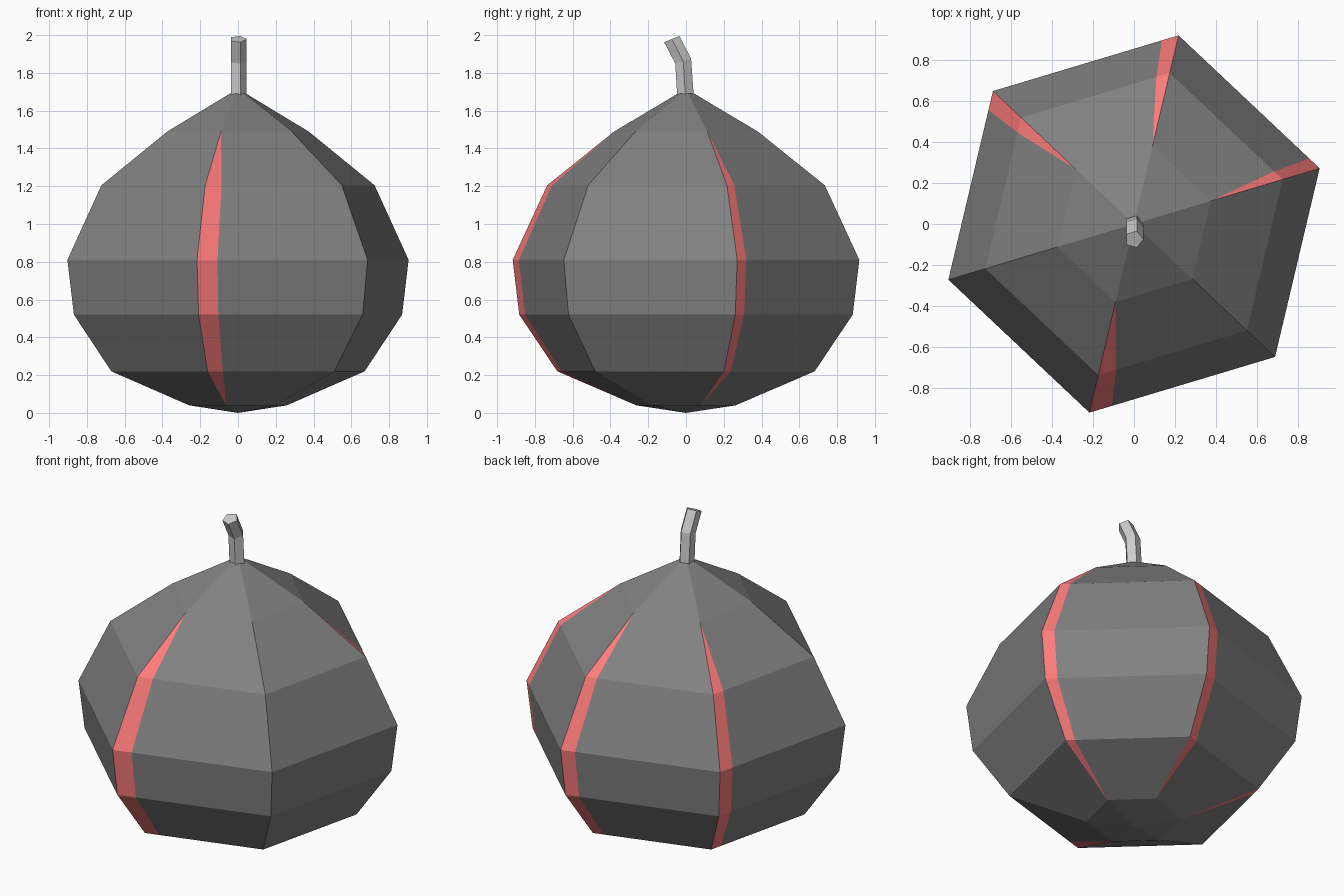
import bpy
import bmesh
from math import cos, sin, radians
from mathutils import Vector, Matrix

if "Cube" in bpy.data.objects:
    bpy.data.objects.remove(bpy.data.objects["Cube"])

# Body profile from bottom to top: radius, height
PROFILE = [(0.27, 0.04), (0.70, 0.22), (0.907, 0.52), (0.943, 0.81),
           (0.755, 1.205), (0.39, 1.49), (0.045, 1.69)]
# Stripe width as a fraction of each side, at the widest ring
STRIPES = {0: 0.09, 1: 0.10, 3: 0.12, 5: 0.075}
SIDES = 6
START = radians(76.7)


def make_object(name, bm, colour):
    bmesh.ops.remove_doubles(bm, verts=bm.verts, dist=0.0005)
    mesh = bpy.data.meshes.new(name)
    bm.to_mesh(mesh)
    bm.free()
    mat = bpy.data.materials.new(name + "_material")
    mat.diffuse_color = (*colour, 1)
    mat.use_nodes = True
    mat.node_tree.nodes["Principled BSDF"].inputs["Base Color"].default_value = mat.diffuse_color
    mesh.materials.append(mat)
    obj = bpy.data.objects.new(name, mesh)
    bpy.context.collection.objects.link(obj)
    return obj


def corner(ring, side):
    r, z = PROFILE[ring]
    a = START + side * radians(360 / SIDES)
    return Vector((r * cos(a), r * sin(a), z))


def inner_edge(ring, side):
    # The stripe keeps its width in the middle and tapers to a point at both ends
    if side not in STRIPES or ring in (0, 5, 6):
        return corner(ring, side)
    frac = STRIPES[side]
    return corner(ring, side).lerp(corner(ring, side + 1), frac)


def add_face(bm, points):
    unique = []
    for p in points:
        if all((p - q).length > 1e-5 for q in unique):
            unique.append(p)
    if len(unique) > 2:
        bm.faces.new([bm.verts.new(p) for p in unique])


# Faceted gourd body and its coloured stripes, sharing the same side planes
body, stripes = bmesh.new(), bmesh.new()
tip = Vector((0, 0, 0))
for s in range(SIDES):
    add_face(body, [tip, corner(0, s + 1), corner(0, s)])
    for i in range(len(PROFILE) - 1):
        low, high = inner_edge(i, s), inner_edge(i + 1, s)
        add_face(body, [low, corner(i, s + 1), corner(i + 1, s + 1), high])
        if s in STRIPES:
            add_face(stripes, [corner(i, s), low, high, corner(i + 1, s)])
add_face(body, [corner(len(PROFILE) - 1, s) for s in range(SIDES)])
make_object("gourd_body", body, (0.22, 0.22, 0.22))
make_object("stripes", stripes, (1.0, 0.2, 0.2))

# Bent five-sided stem: y, z, forward tilt in degrees
stem = bmesh.new()
rings = []
for y, z, tilt in [(-0.003, 1.682, 3), (-0.015, 1.862, 17), (-0.075, 1.979, 22)]:
    place = Matrix.Translation((0, y, z)) @ Matrix.Rotation(radians(tilt), 4, 'X')
    rings.append([stem.verts.new(place @ Vector((0.046 * cos(radians(72 * k)),
                                                 0.046 * sin(radians(72 * k)), 0)))
                  for k in range(5)])
for a, b in zip(rings, rings[1:]):
    for k in range(5):
        n = (k + 1) % 5
        stem.faces.new([a[k], a[n], b[n], b[k]])
stem.faces.new(rings[0][::-1])
stem.faces.new(rings[-1])
make_object("stem", stem, (0.55, 0.55, 0.55))
